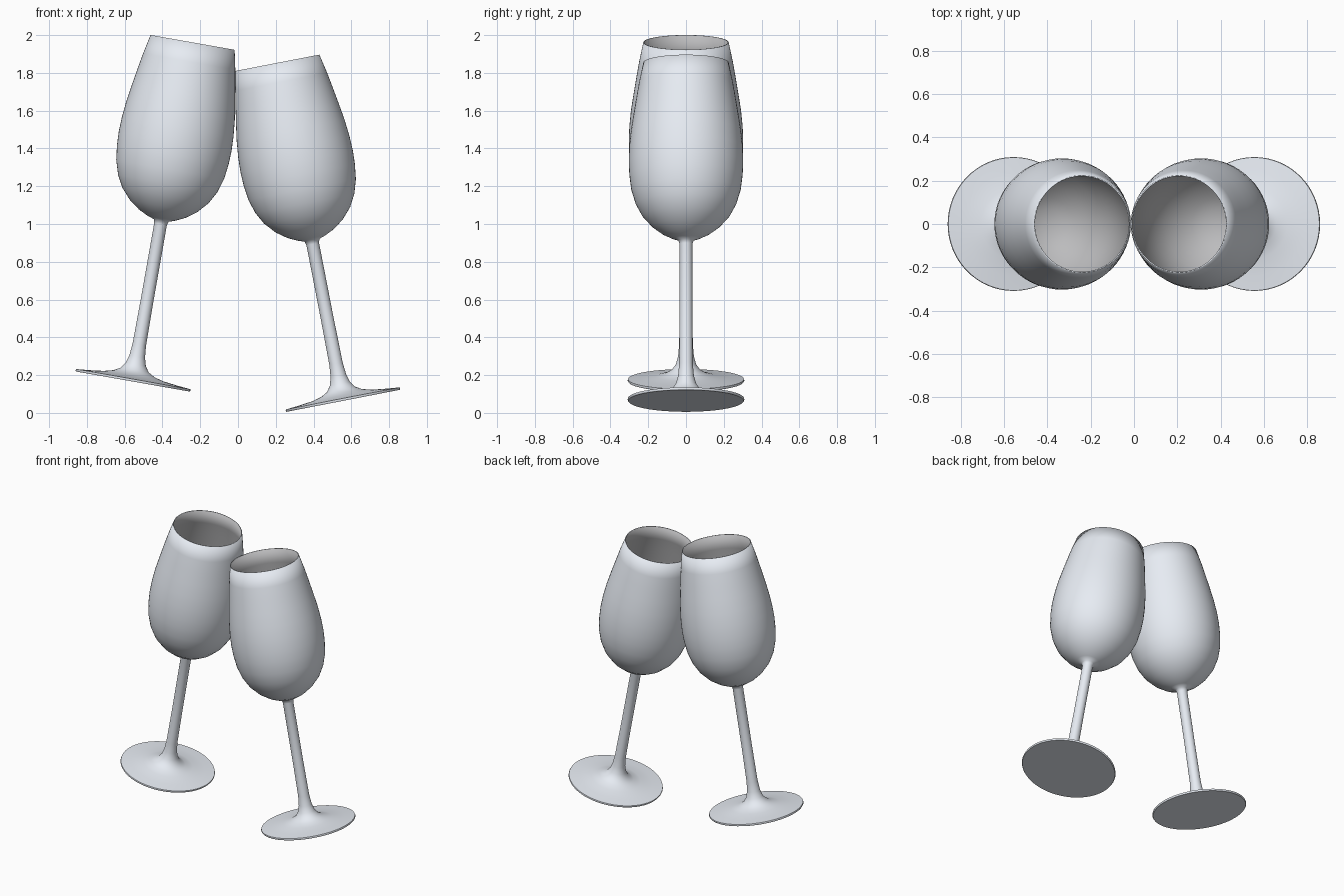
import bpy, bmesh, math
from mathutils import Matrix

if "Cube" in bpy.data.objects:
    bpy.data.objects.remove(bpy.data.objects["Cube"])

SEGS = 64

# closed half-profile (radius, height): foot, stem, outer bowl, rim, inner bowl
FOOT_STEM = [(0, 0), (0.305, 0), (0.309, 0.006), (0.307, 0.013), (0.24, 0.019),
             (0.16, 0.029), (0.11, 0.042), (0.075, 0.062), (0.054, 0.092),
             (0.042, 0.135), (0.036, 0.2), (0.034, 0.45), (0.034, 0.845), (0.04, 0.866)]
BOWL = [(0.075, 0.878), (0.125, 0.902), (0.18, 0.942), (0.232, 1.0), (0.267, 1.065),
        (0.290, 1.14), (0.300, 1.22), (0.303, 1.29), (0.300, 1.37), (0.291, 1.46),
        (0.277, 1.55), (0.262, 1.64), (0.248, 1.72), (0.226, 1.823)]
WALL = 0.006
INNER = [(r - WALL, h + (0.004 if h < 1.1 else 0)) for r, h in reversed(BOWL)]
PROFILE = FOOT_STEM + BOWL + INNER + [(0, 0.874)]
INNER_START = len(FOOT_STEM) + len(BOWL)
SHARP_RINGS = (1, 3)          # crisp edges of the foot disc


def material(name, colour):
    mat = bpy.data.materials.new(name)
    mat.diffuse_color = (*colour, 1)
    mat.use_nodes = True
    mat.node_tree.nodes["Principled BSDF"].inputs["Base Color"].default_value = mat.diffuse_color
    return mat


GLASS = material("pale_glass", (0.80, 0.84, 0.90))
INSIDE = material("inner_glass", (0.50, 0.50, 0.51))


def wine_glass(name, x, z, tilt):
    """Lathe the profile, lean it by tilt degrees about y, place foot centre."""
    bm = bmesh.new()
    rings = []
    for r, h in PROFILE:
        n = SEGS if r else 1
        rings.append([bm.verts.new((r * math.cos(2 * math.pi * i / n),
                                    r * math.sin(2 * math.pi * i / n), h))
                      for i in range(n)])
    for k, (a, b) in enumerate(zip(rings, rings[1:])):
        for i in range(SEGS):
            j = (i + 1) % SEGS
            if len(a) == 1:
                f = bm.faces.new((a[0], b[j], b[i]))
            elif len(b) == 1:
                f = bm.faces.new((a[i], a[j], b[0]))
            else:
                f = bm.faces.new((a[i], a[j], b[j], b[i]))
            f.smooth = True
            f.material_index = 1 if k >= INNER_START else 0
    for k in SHARP_RINGS:
        for i in range(SEGS):
            bm.edges.get((rings[k][i], rings[k][(i + 1) % SEGS])).smooth = False
    bmesh.ops.recalc_face_normals(bm, faces=bm.faces)
    mesh = bpy.data.meshes.new(name)
    bm.to_mesh(mesh)
    bm.free()
    mesh.materials.append(GLASS)
    mesh.materials.append(INSIDE)
    ob = bpy.data.objects.new(name, mesh)
    bpy.context.collection.objects.link(ob)
    ob.matrix_world = Matrix.Translation((x, 0, z)) @ Matrix.Rotation(math.radians(tilt), 4, 'Y')


# two glasses leaning together in a toast
wine_glass("left_wine_glass", -0.557, 0.166, 10)
wine_glass("right_wine_glass", 0.557, 0.064, -11)
